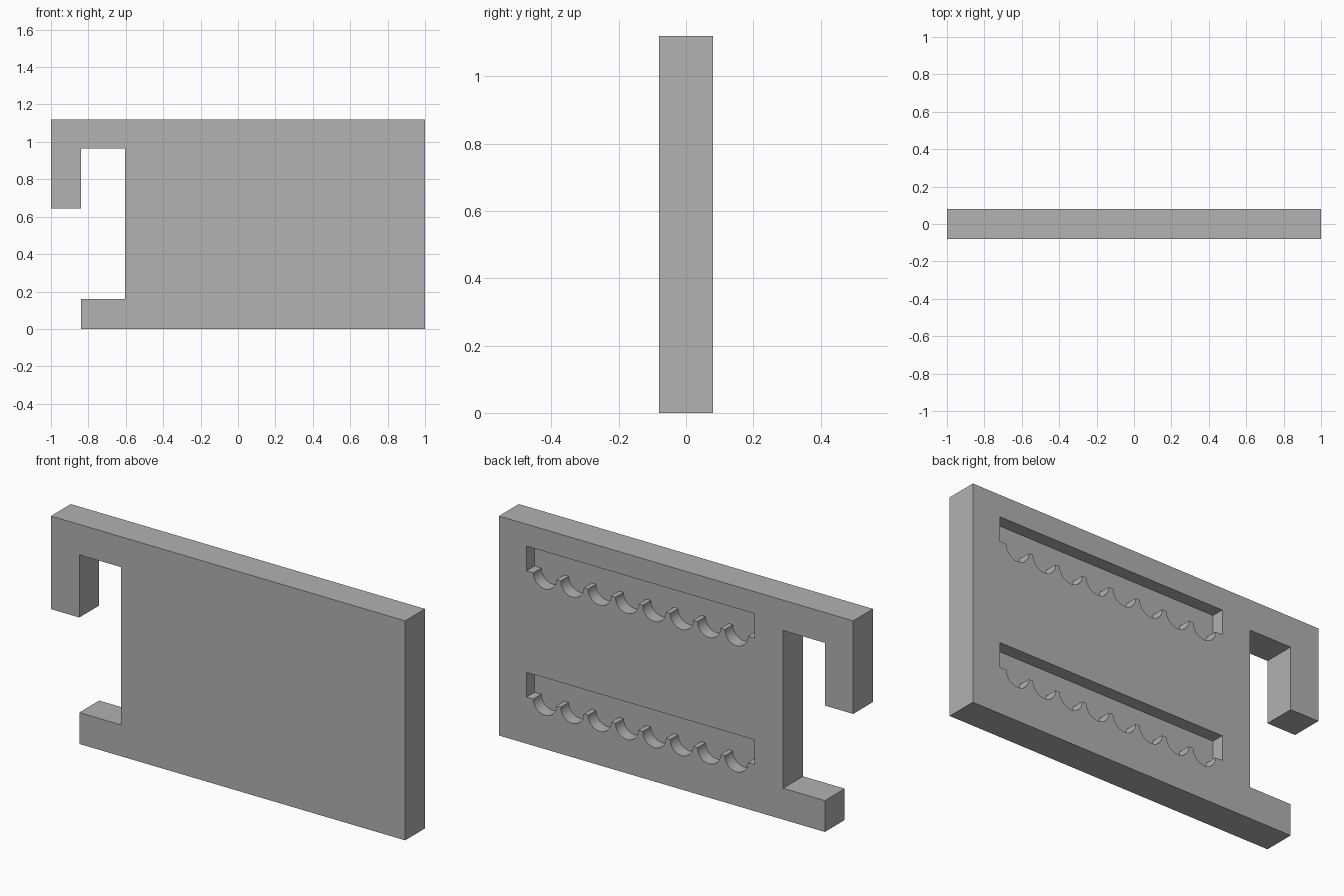
import bpy
import bmesh
from math import cos, sin, pi, radians

cube = bpy.data.objects.get("Cube")
if cube:
    bpy.data.objects.remove(cube, do_unlink=True)

HALF = 0.08             # half the plate thickness
POCKET_DEPTH = 0.064
POCKET_LEFT, POCKET_RIGHT = 0.844, -0.444
POCKET_HEIGHT = 0.126
NOTCHES, PITCH, RADIUS, STEPS = 8, 0.1545, 0.065, 24


def extrude_profile(name, points, y0, y1):
    """Prism from an x/z outline, running from y0 to y1."""
    bm = bmesh.new()
    face = bm.faces.new([bm.verts.new((x, y0, z)) for x, z in points])
    grown = bmesh.ops.extrude_face_region(bm, geom=[face])["geom"]
    verts = [v for v in grown if isinstance(v, bmesh.types.BMVert)]
    bmesh.ops.translate(bm, verts=verts, vec=(0, y1 - y0, 0))
    bmesh.ops.recalc_face_normals(bm, faces=bm.faces)
    mesh = bpy.data.meshes.new(name)
    bm.to_mesh(mesh)
    bm.free()
    obj = bpy.data.objects.new(name, mesh)
    bpy.context.collection.objects.link(obj)
    return obj


def pocket_outline(ledge):
    """Slot with a row of half-round notches along its lower edge."""
    top = ledge + POCKET_HEIGHT
    points = [(POCKET_LEFT, top), (POCKET_RIGHT, top), (POCKET_RIGHT, ledge)]
    first = (POCKET_LEFT + POCKET_RIGHT - (NOTCHES - 1) * PITCH) / 2
    for n in range(NOTCHES):
        centre = first + n * PITCH
        for s in range(STEPS + 1):
            a = pi + pi * s / STEPS
            points.append((centre + RADIUS * cos(a), ledge + RADIUS * sin(a)))
    points.append((POCKET_LEFT, ledge))
    return points


# Plate with its hook and lower foot
plate = extrude_profile("hooked_plate", [
    (-0.84, 0), (1, 0), (1, 1.12), (-1, 1.12), (-1, 0.645),
    (-0.84, 0.645), (-0.84, 0.965), (-0.605, 0.965),
    (-0.605, 0.16), (-0.84, 0.16)], -HALF, HALF)

# Two notched pockets cut into the back
cutters = []
for label, ledge in (("upper", 0.882), ("lower", 0.238)):
    cutter = extrude_profile(label + "_pocket_cutter", pocket_outline(ledge),
                             HALF - POCKET_DEPTH, HALF + 0.1)
    cutter.hide_render = True
    cutters.append(cutter)
    cut = plate.modifiers.new(label + "_pocket", "BOOLEAN")
    cut.operation = "DIFFERENCE"
    cut.solver = "EXACT"
    cut.object = cutter

# Bake the cuts and drop the cutters
bpy.context.view_layer.update()
graph = bpy.context.evaluated_depsgraph_get()
cut_mesh = bpy.data.meshes.new_from_object(plate.evaluated_get(graph))
plate.modifiers.clear()
plate.data = cut_mesh
for cutter in cutters:
    bpy.data.objects.remove(cutter, do_unlink=True)

# Plain grey finish
grey = bpy.data.materials.new("grey")
grey.use_nodes = True
colour = (0.445, 0.445, 0.445, 1)
grey.diffuse_color = colour
grey.node_tree.nodes["Principled BSDF"].inputs["Base Color"].default_value = colour
plate.data.materials.clear()
plate.data.materials.append(grey)

# Smooth notches, crisp edges
bpy.ops.object.select_all(action="DESELECT")
plate.select_set(True)
bpy.context.view_layer.objects.active = plate
bpy.ops.object.shade_smooth_by_angle(angle=radians(30))
